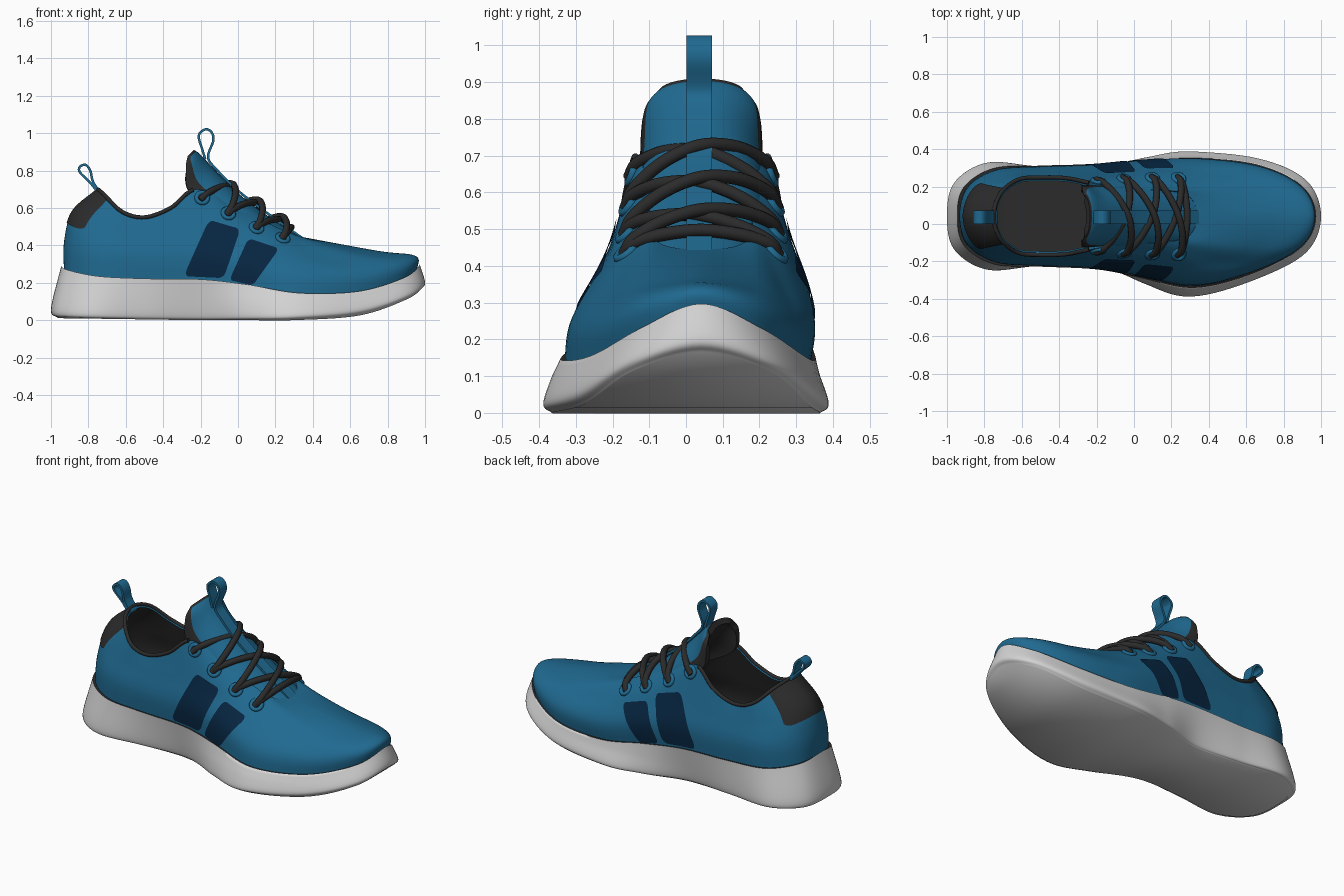
import bpy, math
from mathutils import Vector
from mathutils.bvhtree import BVHTree

if "Cube" in bpy.data.objects:
    bpy.data.objects.remove(bpy.data.objects["Cube"])


def material(name, rgb):
    m = bpy.data.materials.new(name)
    m.use_nodes = True
    m.diffuse_color = (*rgb, 1)
    m.node_tree.nodes["Principled BSDF"].inputs["Base Color"].default_value = (*rgb, 1)
    return m


BLUE = material("knit blue", (0.014, 0.142, 0.28))
NAVY = material("navy stripe", (0.002, 0.019, 0.053))
DARK = material("charcoal", (0.024, 0.024, 0.024))
PALE = material("pale grey rubber", (0.65, 0.65, 0.65))
SEG = 8  # samples between control points


def smooth_path(pts, before=None, after=None, n=SEG):
    """Smooth curve through the points."""
    pts = [Vector(p) for p in pts]
    head = Vector(before) if before else 2 * pts[0] - pts[1]
    tail = Vector(after) if after else 2 * pts[-1] - pts[-2]
    p = [head] + pts + [tail]
    out = []
    for k in range(1, len(p) - 2):
        m0, m1 = (p[k + 1] - p[k - 1]) / 2, (p[k + 2] - p[k]) / 2
        for i in range(n):
            s = i / n
            h = s * s * (3 - 2 * s)
            out.append(p[k] * (1 - h) + p[k + 1] * h
                       + m0 * s * (1 - s) ** 2 - m1 * s * s * (1 - s))
    return out + [pts[-1]]


def centre(x, z):
    """Sideways drift of the foot's middle line."""
    low = min(1, max(0, 1 - (z - 0.1) / 0.35))
    return 0.042 * (1 - low * math.exp(-((x - 0.3) / 0.33) ** 2))


def place(x, half, z):
    return Vector((x, half + centre(x, z), z))


def outline(pts):
    """Closed ring from heel to toe (+y side) and back, from (x, half width, z)."""
    flip = lambda p: (p[0], -p[1], p[2])
    half = smooth_path(pts, flip(pts[1]), flip(pts[-2]))
    return half + [Vector(flip(p)) for p in half[-2:0:-1]]


def loft(controls):
    """Rings through control outlines: vertices, faces, ring length."""
    columns = [smooth_path(c) for c in zip(*[outline(r) for r in controls])]
    n, rows = len(columns), len(columns[0])
    verts = [place(*columns[i][j]) for j in range(rows) for i in range(n)]
    faces = [(j * n + i, (j + 1) * n + i, (j + 1) * n + (i + 1) % n, j * n + (i + 1) % n)
             for j in range(rows - 1) for i in range(n)]
    return verts, faces, n


def grid_faces(rows, cols):
    return [(r * cols + c, r * cols + c + 1, (r + 1) * cols + c + 1, (r + 1) * cols + c)
            for r in range(rows - 1) for c in range(cols - 1)]


def make(name, verts, faces, mats, thick=0, offset=-1, inner=0, rim=0, sharp=45):
    mesh = bpy.data.meshes.new(name)
    mesh.from_pydata([tuple(v) for v in verts], [], faces)
    ob = bpy.data.objects.new(name, mesh)
    bpy.context.collection.objects.link(ob)
    for m in mats:
        mesh.materials.append(m)
    bpy.ops.object.select_all(action="DESELECT")
    ob.select_set(True)
    bpy.context.view_layer.objects.active = ob
    bpy.ops.object.shade_smooth_by_angle(angle=math.radians(sharp))
    if thick:
        s = ob.modifiers.new("thickness", "SOLIDIFY")
        s.thickness, s.offset = thick, offset
        s.material_offset, s.material_offset_rim = inner, rim
        e = ob.modifiers.new("crisp rim", "EDGE_SPLIT")
        e.split_angle = math.radians(50)
    return ob


def tube(name, pts, radius, mat):
    cu = bpy.data.curves.new(name, "CURVE")
    cu.dimensions = "3D"
    cu.bevel_depth, cu.bevel_resolution, cu.use_fill_caps = radius, 3, True
    sp = cu.splines.new("POLY")
    sp.points.add(len(pts) - 1)
    for q, p in zip(sp.points, pts):
        q.co = (*p, 1)
    cu.materials.append(mat)
    ob = bpy.data.objects.new(name, cu)
    bpy.context.collection.objects.link(ob)


# Sole: tread edge, widest edge and top edge
tread = [(-.965, 0, .012), (-.93, .165, .01), (-.77, .26, .008), (-.5, .24, .004), (-.2, .23, 0),
         (.05, .31, 0), (.3, .365, 0), (.65, .3, .025), (.9, .19, .11), (.978, 0, .165)]
flare = [(-1, 0, .06), (-.96, .18, .05), (-.78, .287, .04), (-.5, .262, .035), (-.2, .25, .035),
         (.05, .335, .03), (.3, .388, .03), (.66, .322, .06), (.92, .193, .145), (1, 0, .2)]
rim = [(-.945, 0, .29), (-.91, .155, .268), (-.75, .256, .235), (-.5, .27, .222), (-.2, .282, .218),
       (.05, .315, .19), (.33, .347, .145), (.65, .29, .155), (.895, .165, .23), (.972, 0, .297)]
verts, faces, n = loft([tread, flare, rim])
top = len(verts) - n
for flip, base in ((1, 0), (-1, top)):  # tread underneath, then insole on top
    for i in range(n // 2):
        ring = dict.fromkeys((i, i + 1, (n - i - 1) % n, (n - i) % n))
        faces.append([base + k for k in ring][::flip])
sole = make("sole", verts, faces, [PALE, DARK], sharp=75)
for f in sole.data.polygons[-(n // 2):]:
    f.material_index = 1

# Upper: from inside the sole up to the collar and throat edge
tuck = [(x * .985, h * .965, z - .03) for x, h, z in rim]
lower = [(-.93, 0, .42), (-.88, .155, .40), (-.73, .245, .36), (-.5, .264, .34), (-.23, .274, .34),
         (0, .30, .32), (.32, .33, .25), (.65, .272, .25), (.875, .16, .305), (.95, 0, .343)]
upper_mid = [(-.885, 0, .58), (-.83, .14, .545), (-.69, .215, .48), (-.5, .235, .46), (-.28, .24, .47),
             (-.08, .24, .48), (.2, .25, .40), (.42, .235, .347), (.64, .16, .356), (.75, 0, .37)]
opening = [(-.75, 0, .70), (-.715, .12, .67), (-.62, .195, .58), (-.5, .207, .55), (-.36, .203, .60),
           (-.22, .175, .70), (-.02, .145, .61), (.16, .14, .52), (.29, .11, .46), (.34, 0, .445)]
verts, faces, n = loft([tuck, lower, upper_mid, opening])
make("upper", verts, faces, [BLUE, DARK], .02, -1, 1, 0)
surface = BVHTree.FromPolygons(verts, faces)

# Collar binding
edge = verts[-n:]
reach = int(4.9 * SEG)
tube("collar_binding", edge[-reach:] + edge[:reach + 1], .011, DARK)

# Tongue: centre line and edge (x, z) with half widths
rows = [(.36, .43, .33, .415, .11), (.17, .55, .12, .47, .17), (0, .68, -.06, .56, .175),
        (-.12, .80, -.255, .68, .168), (-.20, .885, -.278, .81, .158), (-.235, .91, -.27, .875, .115)]
COLS = 17
tongue = []
for cx, cz, ex, ez, half in smooth_path(rows):
    for c in range(COLS):
        a = (c / (COLS - 1) - .5) * math.pi
        k = math.cos(a)
        tongue.append((ex + (cx - ex) * k, .042 + half * math.sin(a), ez + (cz - ez) * k))
quads = grid_faces(len(tongue) // COLS, COLS)
tongue_ob = make("tongue", tongue, quads, [BLUE, DARK], .035, -1, 1, 1)
for f in tongue_ob.data.polygons:  # dark edging on the free end
    row, col = divmod(f.index, COLS - 1)
    if row > 4.6 * SEG or row > 2.6 * SEG and min(col, COLS - 2 - col) < 2:
        f.material_index = 1


# Pull loops
def ribbon(name, path, width):
    pts = smooth_path(path)
    strip = [(p[0], .036 + s * width / 2, p[1]) for p in pts for s in (-1, 1)]
    make(name, strip, grid_faces(len(pts), 2), [BLUE], .013, 0)


ribbon("tongue_pull_loop", [(.37, .42), (.17, .562), (0, .692), (-.11, .80), (-.16, .87), (-.132, .96),
                            (-.142, 1.005), (-.175, 1.02), (-.21, .985), (-.19, .91), (-.175, .86)], .07)
ribbon("heel_pull_loop", [(-.74, .67), (-.79, .735), (-.845, .79), (-.845, .82), (-.815, .83),
                          (-.79, .80), (-.775, .74), (-.735, .68)], .07)

# Overlay plates with rounded corners, laid on the upper
STEPS, ROUND = 25, .26


def plate(name, point, mat, round_top=True, flip=False):
    """point(u, v) gives a spot on the upper for u, v in 0..1."""
    spots = []
    for r in range(STEPS):
        v = math.sin((r / (STEPS - 1) - .5) * math.pi)
        over = max(0, (abs(v) if round_top else -v) - 1 + ROUND) / ROUND
        wide = 1 - ROUND * (1 - math.sqrt(max(0, 1 - over * over)))
        for q in range(STEPS):
            u = (q / (STEPS - 1) - .5) * wide + .5
            hit, nor, _, _ = surface.find_nearest(point(u, v / 2 + .5))
            spots.append(hit + nor * .005)
    quads = grid_faces(STEPS, STEPS)
    make(name, spots, [f[::-1] for f in quads] if flip else quads, [mat])


def heel_spot(u, v):
    col, row = (1 - 2 * u) * 1.28 * SEG, (1.6 + 1.39 * v) * SEG
    c, r = math.floor(col), math.floor(row)
    at = lambda j: verts[j * n + c % n].lerp(verts[j * n + (c + 1) % n], col - c)
    return at(r).lerp(at(r + 1), row - r)


plate("heel_patch", heel_spot, DARK, round_top=False)

# Side stripes, corners as (x, z)
stripes = {"rear_stripe": [(-.29, .235), (-.075, .225), (.012, .485), (-.155, .535)],
           "front_stripe": [(-.045, .215), (.08, .185), (.22, .38), (.055, .435)]}
for name, corners in stripes.items():
    a, b, c, d = [Vector(p) for p in corners]
    for side, label in ((1, "left"), (-1, "right")):
        def side_spot(u, v):
            p = a.lerp(b, u).lerp(d.lerp(c, u), v)
            return surface.ray_cast(Vector((p.x, side, p.y)), Vector((0, -side, 0)))[0]
        plate(label + "_" + name, side_spot, NAVY, flip=side > 0)

# Eyelets
holes = [(-.19, .66), (-.05, .575), (.10, .495), (.24, .44)]
eyelets = {}
for i, (x, z) in enumerate(holes):
    for side in (-1, 1):
        hit, nor, _, _ = surface.find_nearest(Vector((x, .042 + side * .205, z)))
        eyelets[i, side] = hit + nor * .008
        bpy.ops.mesh.primitive_torus_add(major_radius=.03, minor_radius=.012, major_segments=20,
                                         minor_segments=8, location=hit,
                                         rotation=nor.to_track_quat("Z", "Y").to_euler())
        ring = bpy.context.object
        ring.name = f"eyelet_{i + 1}_{'left' if side > 0 else 'right'}"
        ring.data.materials.append(BLUE)
        bpy.ops.object.shade_smooth()

# Laces: crossings between neighbouring eyelets, and a front bar
rise = Vector((.64, 0, .77))


def lace(name, start, end, lift):
    path = [start - rise * .02]
    for t, k in ((.06, .3), (.25, .78), (.5, 1), (.75, .78), (.94, .3)):
        path.append(start.lerp(end, t) + rise * lift * k)
    tube(name, smooth_path(path + [end - rise * .02]), .018, DARK)


for i, lift in enumerate((.135, .125, .095)):
    for side in (-1, 1):
        lace(f"lace_crossing_{i + 1}_{'left' if side > 0 else 'right'}", eyelets[i, side],
             eyelets[i + 1, -side], lift + .01 * side)
lace("lace_front_bar", eyelets[3, -1], eyelets[3, 1], .068)
